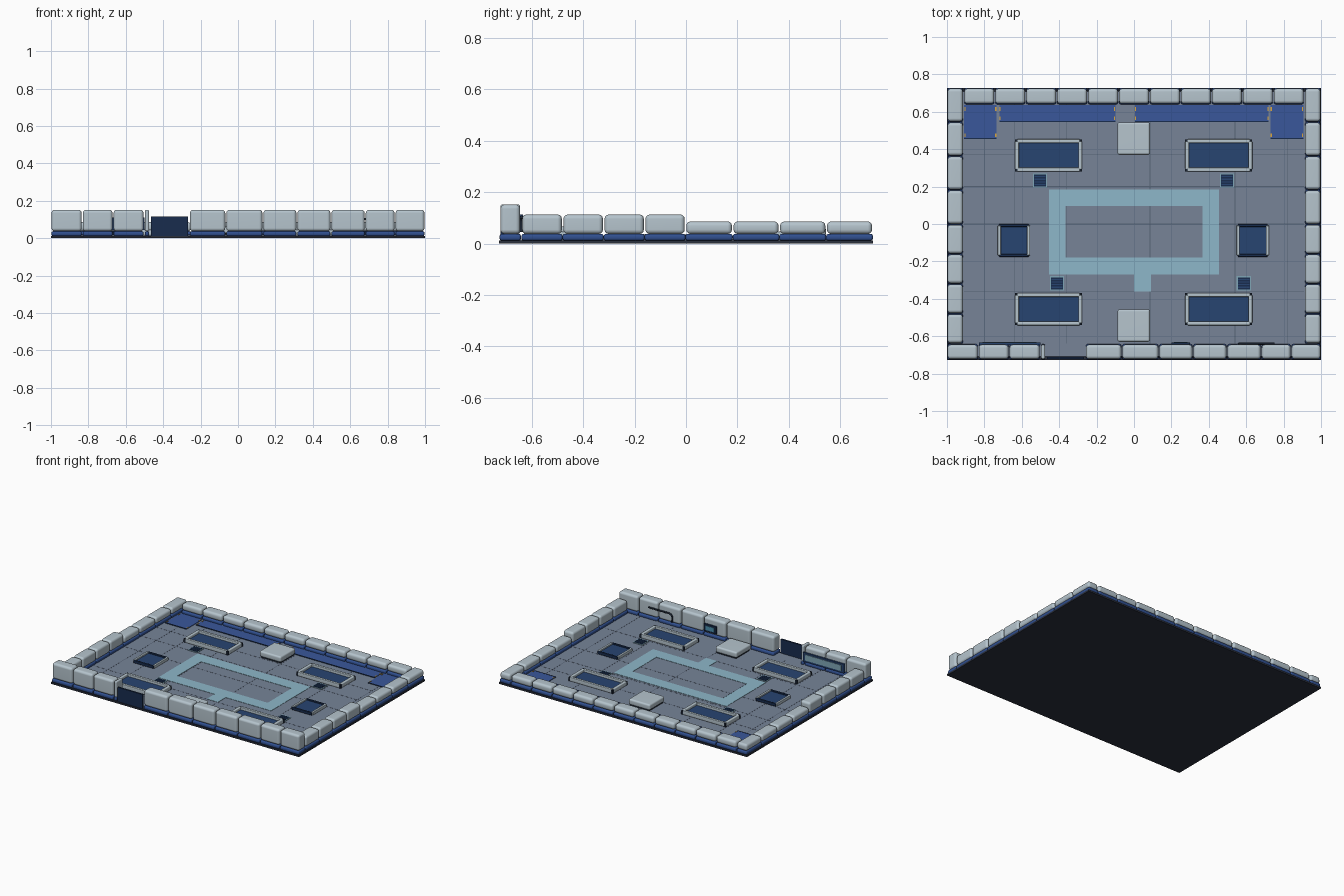
import bpy, math

if "Cube" in bpy.data.objects:
    bpy.data.objects.remove(bpy.data.objects["Cube"])

# ---------- helpers ----------
mats = {}
def mat(name, hexcol):
    rgb = [(int(hexcol[i:i + 2], 16) / 255) ** 2.2 for i in (0, 2, 4)]
    m = bpy.data.materials.new(name)
    m.diffuse_color = (*rgb, 1)
    m.use_nodes = True
    m.node_tree.nodes["Principled BSDF"].inputs["Base Color"].default_value = m.diffuse_color
    mats[name] = m

for n, h in dict(stone="B4C3CC", trim="34518F", floor="768396", base="2E333F", panel="2C4670",
                 rug="3C5899", stripe="8CB6C8", door="1E304F", groove="566274",
                 dark="232C3A", amber="D9A441", screen="4E8FAE", glass="7FA5B5").items():
    mat(n, h)

def box(name, x0, x1, y0, y1, z0, z1, m, bevel=0.0, seg=3):
    me = bpy.data.meshes.new(name)
    v = [(x, y, z) for z in (z0, z1) for x, y in ((x0, y0), (x1, y0), (x1, y1), (x0, y1))]
    f = [(3, 2, 1, 0), (4, 5, 6, 7), (0, 1, 5, 4), (1, 2, 6, 5), (2, 3, 7, 6), (3, 0, 4, 7)]
    me.from_pydata(v, [], f)
    me.materials.append(mats[m])
    ob = bpy.data.objects.new(name, me)
    bpy.context.collection.objects.link(ob)
    if bevel:
        b = ob.modifiers.new("round", 'BEVEL')
        b.width, b.segments, b.limit_method = bevel, seg, 'NONE'
        me.shade_smooth()
        w = ob.modifiers.new("normals", 'WEIGHTED_NORMAL')
        w.keep_sharp = True
    return ob

def wall_block(name, x0, x1, y0, y1, top):
    """Rounded stone block standing on a rounded blue footing."""
    g = 0.003
    r = min(0.017, (x1 - x0) * 0.3)
    box(name, x0 + g, x1 - g, y0 + g, y1 - g, 0.037, top, "stone", r)
    box(name + "_footing", x0 + g, x1 - g, y0, y1, 0.011, 0.038, "trim", min(r, 0.009), 2)

X, Y, T = 1.0, 0.727, 0.088
FZ = 0.016                                   # floor level

# ---------- base and floor ----------
box("base_slab", -X, X, -Y, Y, 0, 0.012, "base")
box("floor", -X + 0.02, X - 0.02, -Y + 0.02, Y - 0.02, 0.01, FZ, "floor")
for x in (-0.80, -0.64, -0.36, 0.085, 0.54, 0.82):
    box("floor_groove", x - 0.002, x + 0.002, -0.64, 0.64, FZ - 0.002, FZ + 0.0006, "groove")
for y in (0.37, 0.2, 0.0, -0.36):
    box("floor_groove", -0.91, 0.91, y - 0.002, y + 0.002, FZ - 0.002, FZ + 0.0006, "groove")

# ---------- walls ----------
front_cuts = [(-1, -0.833), (-0.833, -0.668), (-0.668, -0.502), (-0.5, -0.472), (-0.26, -0.065),
              (-0.065, 0.133), (0.133, 0.315), (0.315, 0.497), (0.497, 0.68),
              (0.68, 0.84), (0.84, 1)]
for a, b in front_cuts:
    wall_block("front_wall_block", a, b, -0.725, -0.642, 0.152)
n = 11
for i in range(n):
    w = 1.82 / n
    wall_block("back_wall_block", -0.91 + i * w, -0.91 + (i + 1) * w, 0.64, Y, 0.086)
side_cuts = [(-0.64, -0.48, 0.113), (-0.48, -0.32, 0.113), (-0.32, -0.161, 0.113),
             (-0.161, -0.002, 0.113), (-0.002, 0.182, 0.086), (0.182, 0.363, 0.086),
             (0.363, 0.545, 0.086), (0.545, Y, 0.086)]
for a, b, top in side_cuts:
    wall_block("left_wall_block", -X, -X + T, a, b, top)
    wall_block("right_wall_block", X - T, X, a, b, top)
box("door_panel", -0.465, -0.267, -0.722, -0.71, 0.011, 0.116, "door")

# ---------- floor marking ring with tab ----------
z0, z1 = FZ - 0.002, FZ + 0.002
box("marking_back", -0.455, 0.455, 0.095, 0.185, z0, z1, "stripe")
box("marking_front", -0.455, 0.455, -0.27, -0.18, z0, z1, "stripe")
for s in (-1, 1):
    xs = sorted((s * 0.365, s * 0.455))
    box("marking_side", *xs, -0.18, 0.095, z0, z1, "stripe")
box("marking_tab", 0.0, 0.09, -0.36, -0.27, z0, z1, "stripe")

# ---------- blue floor zones along the back wall ----------
for x0, x1, y0 in ((-0.72, -0.10, 0.55), (0.005, 0.72, 0.55),
                   (-0.908, -0.735, 0.46), (0.73, 0.905, 0.46)):
    box("blue_zone", x0, x1, y0, 0.637, z0, FZ + 0.004, "rug")
    box("blue_zone_edge", x0, x1, y0 - 0.005, y0, z0, FZ + 0.005, "door")
    for x in (x0 + 0.004, x1 - 0.004):
        for y in (y0 + 0.015, 0.615):
            box("zone_dash", x - 0.003, x + 0.003, y - 0.01, y + 0.01, z0, FZ + 0.006, "amber")

# ---------- square plinths ----------
for y in (0.457, -0.543):
    box("plinth_foot", -0.078, 0.078, y - 0.078, y + 0.078, FZ - 0.002, 0.03, "dark")
    box("plinth", -0.088, 0.085, y - 0.087, y + 0.087, 0.024, 0.066, "stone", 0.012)

# ---------- framed trays ----------
def tray(name, cx, cy, hx, hy, top, rail):
    box(name + "_bed", cx - hx + 0.005, cx + hx - 0.005, cy - hy + 0.005, cy + hy - 0.005,
        FZ - 0.002, top - 0.018, "panel")
    for s in (-1, 1):
        xs = sorted((cx + s * hx, cx + s * (hx - rail)))
        box(name + "_end_rail", *xs, cy - hy + 0.012, cy + hy - 0.012, FZ, top, "stone", 0.005, 2)
        ys = sorted((cy + s * hy, cy + s * (hy - rail)))
        box(name + "_long_rail", cx - hx + 0.012, cx + hx - 0.012, *ys, FZ, top, "stone", 0.005, 2)
        for t in (-1, 1):
            px, py = cx + s * (hx - 0.009), cy + t * (hy - 0.009)
            box(name + "_corner", px - 0.008, px + 0.008, py - 0.008, py + 0.008,
                FZ - 0.002, top - 0.003, "dark")

for x in (-0.457, 0.453):
    for y in (0.367, -0.455):
        tray("large_tray", x, y, 0.18, 0.087, 0.046, 0.021)

# ---------- small square pads with side rails ----------
for cx in (-0.642, 0.635):
    cy = -0.088
    box("square_pad", cx - 0.08, cx + 0.08, cy - 0.083, cy + 0.083, FZ - 0.002, 0.028, "panel")
    for s in (-1, 1):
        xs = sorted((cx + s * 0.087, cx + s * 0.07))
        box("pad_side_rail", *xs, cy - 0.08, cy + 0.08, FZ, 0.038, "stone", 0.004, 2)
        ys = sorted((cy + s * 0.088, cy + s * 0.073))
        box("pad_end_rail", cx - 0.08, cx + 0.08, *ys, FZ, 0.036, "door", 0.004, 2)

# ---------- floor vents ----------
for cx, cy in ((-0.503, 0.232), (0.497, 0.232), (-0.412, -0.317), (0.587, -0.317)):
    box("vent_frame", cx - 0.038, cx + 0.038, cy - 0.038, cy + 0.038, FZ - 0.002, FZ + 0.004, "glass")
    box("vent_plate", cx - 0.032, cx + 0.032, cy - 0.032, cy + 0.032, FZ, FZ + 0.005, "door")
    for i in range(4):
        y = cy - 0.021 + i * 0.014
        box("vent_slat", cx - 0.03, cx + 0.03, y - 0.003, y + 0.003, FZ, FZ + 0.008, "panel")

# ---------- fittings on the inside of the front wall ----------
yi = -0.646
box("wide_display_frame", -0.83, -0.5, yi, yi + 0.012, 0.045, 0.112, "panel")
box("wide_display_glass", -0.81, -0.52, yi, yi + 0.015, 0.058, 0.1, "glass")
box("small_display_frame", 0.2, 0.3, yi, yi + 0.012, 0.055, 0.108, "door")
box("small_display_screen", 0.215, 0.285, yi, yi + 0.015, 0.066, 0.097, "screen")

# wall pipe
cu = bpy.data.curves.new("wall_pipe", 'CURVE')
cu.dimensions = '3D'
cu.bevel_depth, cu.bevel_resolution, cu.use_fill_caps = 0.006, 2, True
sp = cu.splines.new('POLY')
pts = [(0.75, 0.103), (0.585, 0.103), (0.568, 0.098), (0.56, 0.085), (0.56, 0.045)]
sp.points.add(len(pts) - 1)
for p, (x, z) in zip(sp.points, pts):
    p.co = (x, yi + 0.006, z, 1)
cu.materials.append(mats["dark"])
bpy.context.collection.objects.link(bpy.data.objects.new("wall_pipe", cu))
